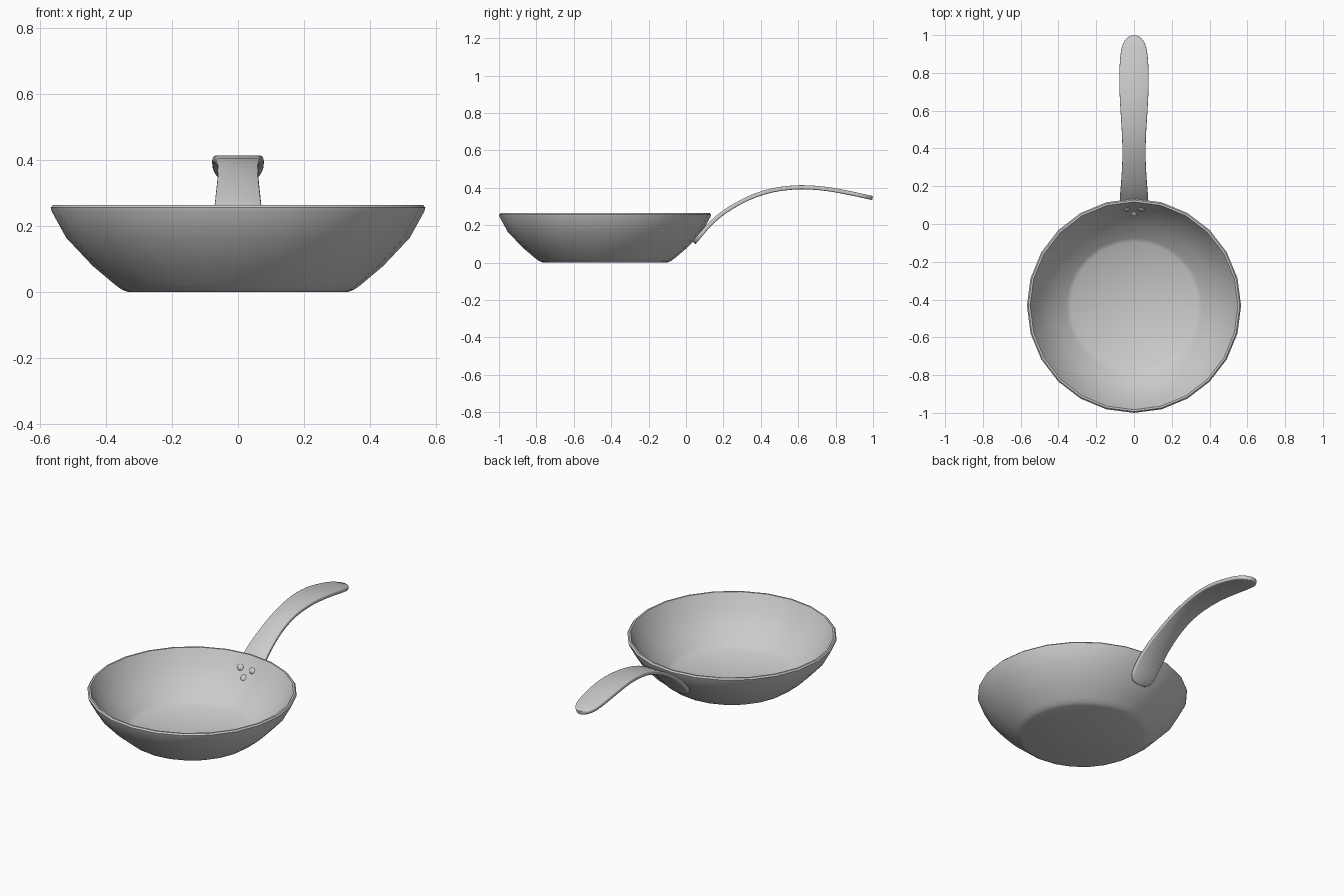
import bpy, bmesh, math
from mathutils import Vector, Matrix

if "Cube" in bpy.data.objects:
    bpy.data.objects.remove(bpy.data.objects["Cube"])

CY = -0.433  # pan centre in y


def finish(bm, name, angle=40):
    bmesh.ops.remove_doubles(bm, verts=bm.verts, dist=1e-5)
    bmesh.ops.recalc_face_normals(bm, faces=bm.faces)
    me = bpy.data.meshes.new(name)
    bm.to_mesh(me)
    bm.free()
    ob = bpy.data.objects.new(name, me)
    bpy.context.collection.objects.link(ob)
    bpy.ops.object.select_all(action='DESELECT')
    ob.select_set(True)
    bpy.context.view_layer.objects.active = ob
    bpy.ops.object.shade_smooth_by_angle(angle=math.radians(angle))
    return ob


def catmull(points, steps):
    pts = [Vector(p) for p in points]
    pts = [2 * pts[0] - pts[1]] + pts + [2 * pts[-1] - pts[-2]]
    out = []
    for a, b, c, d in zip(pts, pts[1:], pts[2:], pts[3:]):
        for i in range(steps):
            t = i / steps
            out.append(0.5 * (2 * b + (c - a) * t + (2 * a - 5 * b + 4 * c - d) * t * t
                              + (3 * b - a - 3 * c + d) * t ** 3))
    return out + [pts[-2]]


# Pan body: lathed closed wall profile (radius, z), 24 sides
profile = [(0, 0), (0.33, 0), (0.35, 0.007), (0.37, 0.021), (0.44, 0.08), (0.52, 0.165),
           (0.564, 0.245), (0.567, 0.256), (0.56, 0.264), (0.55, 0.264), (0.543, 0.252),
           (0.505, 0.175), (0.43, 0.093), (0.36, 0.033), (0.337, 0.017), (0, 0.015)]
bm = bmesh.new()
vs = [bm.verts.new((r, CY, z)) for r, z in profile]
es = [bm.edges.new(p) for p in zip(vs, vs[1:])]
bmesh.ops.spin(bm, geom=vs + es, cent=(0, CY, 0), axis=(0, 0, 1),
               angle=math.tau, steps=24, use_duplicate=False)
finish(bm, "pan_body")

# Handle: rounded strap swept along an arch, stations are (y, z, half width)
stations = [(0.043, 0.107, 0.015), (0.047, 0.111, 0.04), (0.058, 0.124, 0.06),
            (0.08, 0.15, 0.073), (0.13, 0.207, 0.075), (0.21, 0.274, 0.069),
            (0.33, 0.342, 0.062), (0.46, 0.386, 0.063), (0.61, 0.403, 0.072),
            (0.75, 0.394, 0.078), (0.87, 0.373, 0.074), (0.94, 0.358, 0.063),
            (0.975, 0.35, 0.045), (0.992, 0.346, 0.025), (0.997, 0.345, 0.008)]
path = catmull(stations, 3)
bm = bmesh.new()
rings = []
T = 0.011
for i, p in enumerate(path):
    a, b = path[max(i - 1, 0)], path[min(i + 1, len(path) - 1)]
    tan = Vector((0, b.x - a.x, b.y - a.y)).normalized()
    nor = Vector((0, -tan.z, tan.y))
    w = p.z
    bev = min(0.006, w * 0.4)
    half = [(w - bev, -T), (w - bev * 0.3, -T + 0.0018), (w, -T + 0.006),
            (w, T - 0.006), (w - bev * 0.3, T - 0.0018), (w - bev, T)]
    section = half + [(-x, n) for x, n in reversed(half)]
    centre = Vector((0, p.x, p.y))
    rings.append([bm.verts.new(centre + nor * n + Vector((x, 0, 0))) for x, n in section])
for r0, r1 in zip(rings, rings[1:]):
    for k in range(len(r0)):
        j = (k + 1) % len(r0)
        bm.faces.new((r0[k], r0[j], r1[j], r1[k]))
bm.faces.new(rings[0])
bm.faces.new(rings[-1])
finish(bm, "handle", 50)

# Rivets: three low domes on the inner wall
for n, (x, y, z) in enumerate([(-0.04, 0.083, 0.194), (0.04, 0.083, 0.194), (0, 0.056, 0.148)]):
    out = Vector((-x, CY - y, 0)).normalized() * 0.75 + Vector((0, 0, 0.6))
    rot = out.to_track_quat('Z', 'Y').to_matrix().to_4x4()
    bm = bmesh.new()
    bmesh.ops.create_uvsphere(bm, u_segments=16, v_segments=10, radius=0.021,
                              matrix=Matrix.Translation((x, y, z)) @ rot
                              @ Matrix.Diagonal((1, 1, 0.65, 1)))
    finish(bm, f"rivet_{n + 1}", 60)
